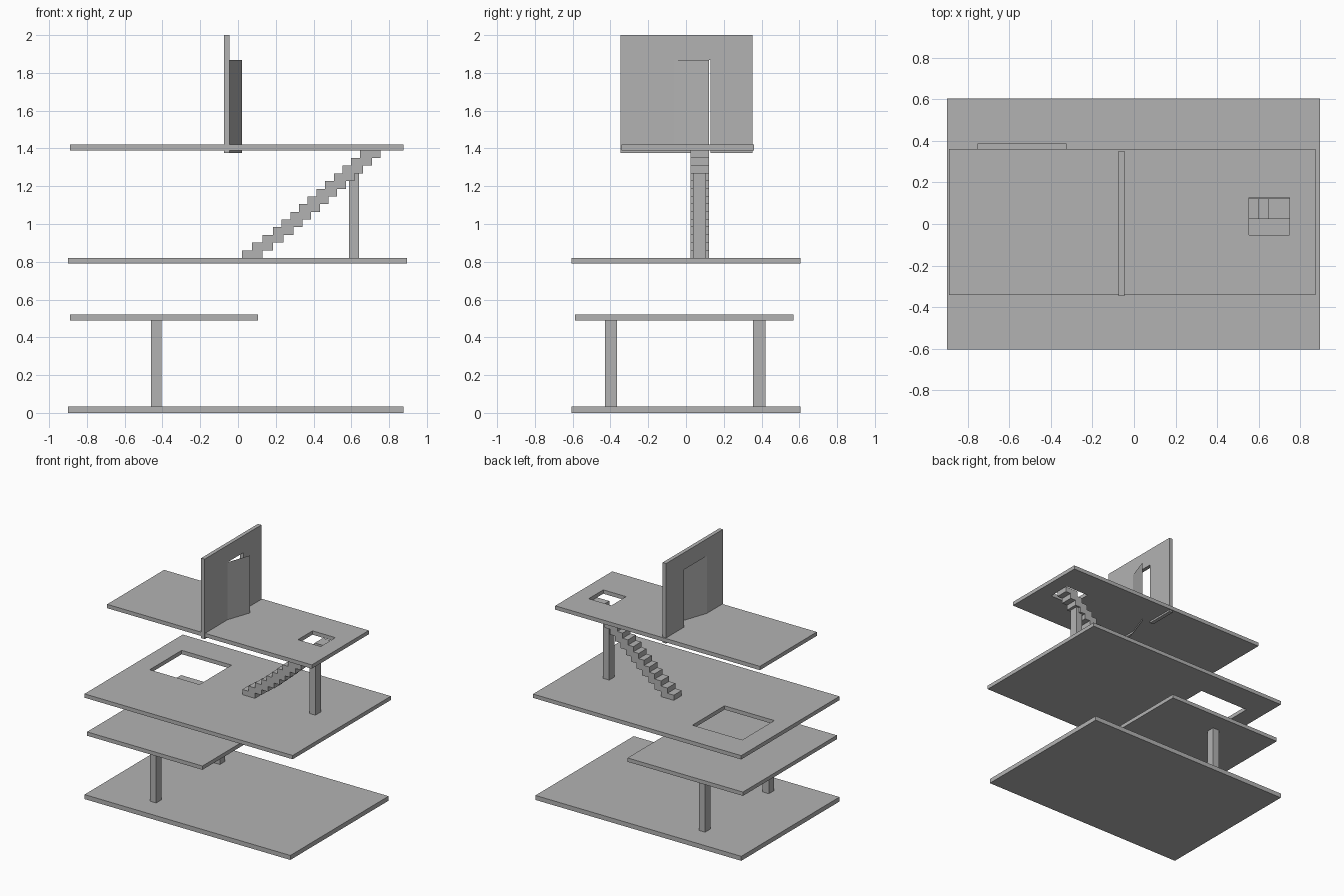
import bpy
import bmesh

if "Cube" in bpy.data.objects:
    bpy.data.objects.remove(bpy.data.objects["Cube"], do_unlink=True)

grey = bpy.data.materials.new("plain_grey")
grey.use_nodes = True
colour = (0.45, 0.45, 0.45, 1)
grey.diffuse_color = colour
grey.node_tree.nodes["Principled BSDF"].inputs["Base Color"].default_value = colour


def finish(name, bm, solid=True):
    if solid:
        bmesh.ops.recalc_face_normals(bm, faces=bm.faces)
    mesh = bpy.data.meshes.new(name)
    bm.to_mesh(mesh)
    bm.free()
    mesh.materials.append(grey)
    obj = bpy.data.objects.new(name, mesh)
    bpy.context.collection.objects.link(obj)
    return obj


def raise_faces(bm, height):
    """Extrude flat plan faces into a closed solid."""
    out = bmesh.ops.extrude_face_region(bm, geom=bm.faces[:])
    verts = [g for g in out["geom"] if isinstance(g, bmesh.types.BMVert)]
    bmesh.ops.translate(bm, verts=verts, vec=(0, 0, height))


def prism(name, plan, z0, z1):
    bm = bmesh.new()
    bm.faces.new([bm.verts.new((x, y, z0)) for x, y in plan])
    raise_faces(bm, z1 - z0)
    return finish(name, bm)


def corners(x0, x1, y0, y1):
    return [(x0, y0), (x1, y0), (x1, y1), (x0, y1)]


def box(name, x0, x1, y0, y1, z0, z1):
    return prism(name, corners(x0, x1, y0, y1), z0, z1)


def slab_with_hole(name, outer, hole, z0, z1):
    bm = bmesh.new()
    a = [bm.verts.new((x, y, z0)) for x, y in corners(*outer)]
    b = [bm.verts.new((x, y, z0)) for x, y in corners(*hole)]
    for i in range(4):
        j = (i + 1) % 4
        bm.faces.new((a[i], a[j], b[j], b[i]))
    raise_faces(bm, z1 - z0)
    return finish(name, bm)


# Floors
box("ground_floor", -0.9, 0.875, -0.605, 0.605, 0, 0.035)
box("lower_deck", -0.89, 0.105, -0.588, 0.57, 0.49, 0.52)
slab_with_hole("middle_floor", (-0.9, 0.895, -0.605, 0.605),
               (-0.755, -0.325, -0.01, 0.385), 0.79, 0.82)
slab_with_hole("upper_floor", (-0.89, 0.875, -0.341, 0.361),
               (0.553, 0.75, -0.052, 0.128), 1.39, 1.42)

# Posts
for name, y in (("front_post", -0.43), ("back_post", 0.355)):
    box(name, -0.46, -0.405, y, y + 0.066, 0.035, 0.49)
box("stair_post", 0.588, 0.641, 0.038, 0.106, 0.82, 1.28)

# Staircase of overlapping blocks, a little shallower at the foot
steps = 14
rise = (1.39 - 0.82) / steps
for i in range(steps):
    x = 0.02 + 0.055 * min(i, 3) + 0.046 * max(i - 3, 0)
    z = 0.82 + rise * i
    box(f"stair_step_{i + 1}", x, x + 0.11, 0.024, 0.122, z, z + rise)

# Wall around a doorway, with a slanted hinge jamb
back, front = -0.075, -0.045
hinge_back, hinge_front, latch = -0.15, -0.064, 0.13
wall_low, door_top = 1.376, 1.868
prism("wall_hinge_side", [(back, -0.346), (front, -0.346),
                          (front, hinge_front), (back, hinge_back)], wall_low, door_top)
box("wall_latch_side", back, front, latch, 0.352, wall_low, door_top)
box("wall_top", back, front, -0.346, 0.352, door_top, 2)

# Door leaf standing ajar, a single thin sheet
bm = bmesh.new()
free_x, free_y = 0.02, 0.122
bm.faces.new([bm.verts.new(p) for p in (
    (back, hinge_back, wall_low), (free_x, free_y, wall_low),
    (free_x, free_y, door_top), (back, hinge_back, door_top))])
finish("door", bm, solid=False)
